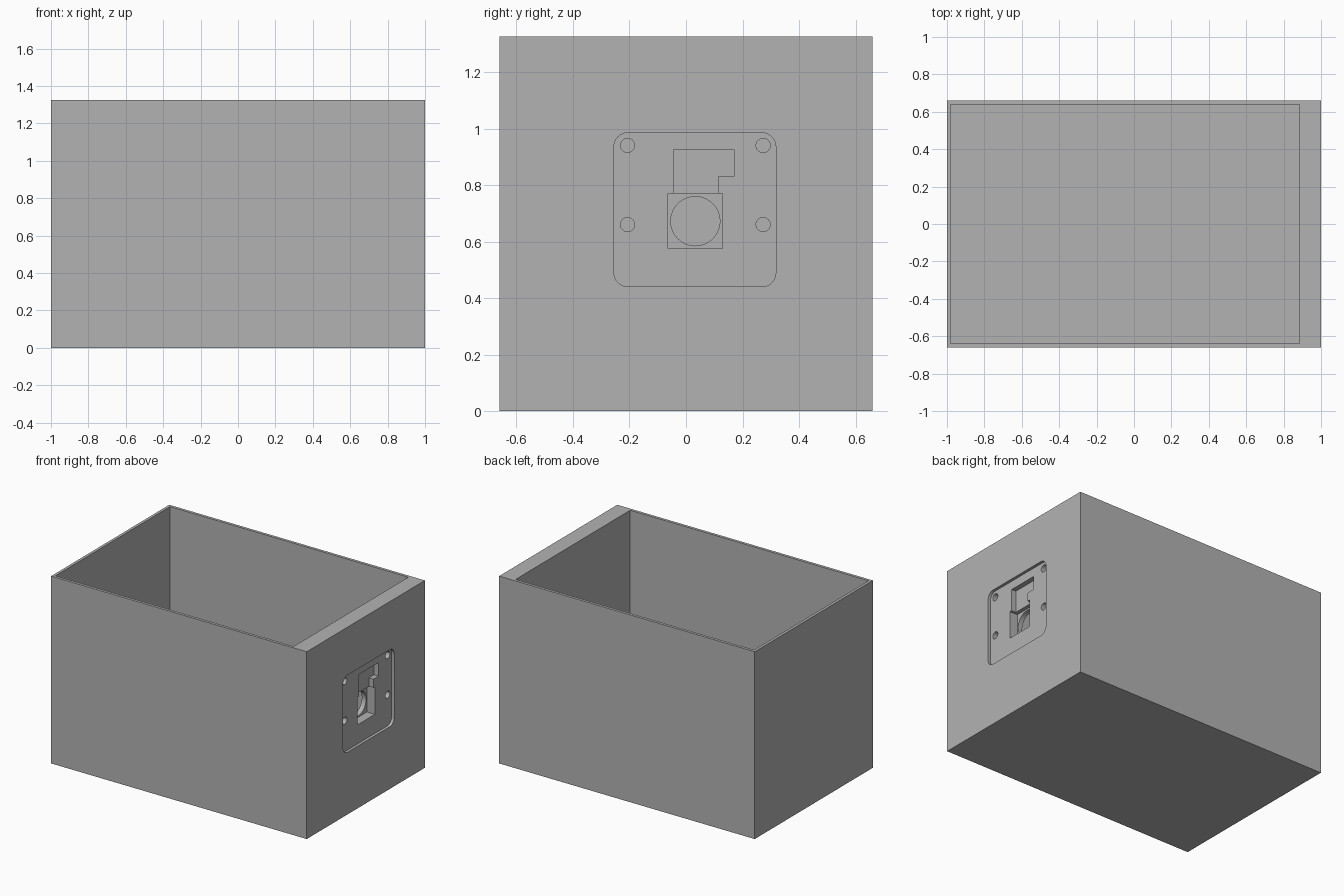
import bpy, bmesh
from math import sin, cos, pi, radians

if "Cube" in bpy.data.objects:
    bpy.data.objects.remove(bpy.data.objects["Cube"])

grey = bpy.data.materials.new("plain_grey")
grey.use_nodes = True
grey.diffuse_color = (0.45, 0.45, 0.45, 1)
grey.node_tree.nodes["Principled BSDF"].inputs["Base Color"].default_value = (0.45, 0.45, 0.45, 1)


def prism(name, outline, x0, x1):
    """Extrude a (y, z) outline along x."""
    bm = bmesh.new()
    face = bm.faces.new([bm.verts.new((x0, y, z)) for y, z in outline])
    ext = bmesh.ops.extrude_face_region(bm, geom=[face])["geom"]
    verts = [v for v in ext if isinstance(v, bmesh.types.BMVert)]
    bmesh.ops.translate(bm, verts=verts, vec=(x1 - x0, 0, 0))
    bmesh.ops.recalc_face_normals(bm, faces=bm.faces[:])
    mesh = bpy.data.meshes.new(name)
    bm.to_mesh(mesh)
    bm.free()
    mesh.materials.append(grey)
    obj = bpy.data.objects.new(name, mesh)
    bpy.context.collection.objects.link(obj)
    return obj


def rect(y0, y1, z0, z1):
    return [(y0, z0), (y1, z0), (y1, z1), (y0, z1)]


def arc(cy, cz, r, start, end, steps):
    angles = [radians(start + (end - start) * i / steps) for i in range(steps + 1)]
    return [(cy + r * cos(a), cz + r * sin(a)) for a in angles]


def circle(cy, cz, r, sides=48):
    return arc(cy, cz, r, 0, 360, sides)[:-1]


def rounded_rect(y0, y1, z0, z1, r):
    centres = [(y1 - r, z1 - r), (y0 + r, z1 - r), (y0 + r, z0 + r), (y1 - r, z0 + r)]
    return [p for i, (y, z) in enumerate(centres)
            for p in arc(y, z, r, 90 * i, 90 * i + 90, 8)]


def cut(target, outline, x0, x1):
    """Subtract a prism from the target."""
    cutter = prism("cutter", outline, x0, x1)
    cutter.hide_render = True
    mod = target.modifiers.new("cut", "BOOLEAN")
    mod.operation = "DIFFERENCE"
    mod.solver = "EXACT"
    mod.object = cutter
    bpy.context.view_layer.objects.active = target
    bpy.ops.object.modifier_apply(modifier=mod.name)
    bpy.data.objects.remove(cutter)


# Open box with one thick end wall
box = prism("open_box", rect(-0.66, 0.66, 0, 1.325), -1, 1)
cut(box, rect(-0.64, 0.64, 0.02, 1.5), -0.98, 0.885)

# Shallow rounded mounting recess in the thick wall
OUT = 1.1
cut(box, rounded_rect(-0.255, 0.318, 0.44, 0.985, 0.05), 0.98, OUT)

# Deep square socket, then the round hole through its back
cut(box, rect(-0.063, 0.13, 0.575, 0.77), 0.918, OUT)
cut(box, circle(0.033, 0.672, 0.087), 0.8, OUT)

# Stepped slot above the socket
slot = [(-0.045, 0.72), (0.113, 0.72), (0.113, 0.83), (0.17, 0.83), (0.17, 0.925), (-0.045, 0.925)]
cut(box, slot, 0.945, OUT)

# Four screw holes
for y in (-0.207, 0.273):
    for z in (0.66, 0.94):
        cut(box, circle(y, z, 0.025, 32), 0.94, OUT)

# Smooth the round walls only
bpy.ops.object.select_all(action="DESELECT")
box.select_set(True)
bpy.context.view_layer.objects.active = box
bpy.ops.object.shade_smooth_by_angle(angle=radians(30))
